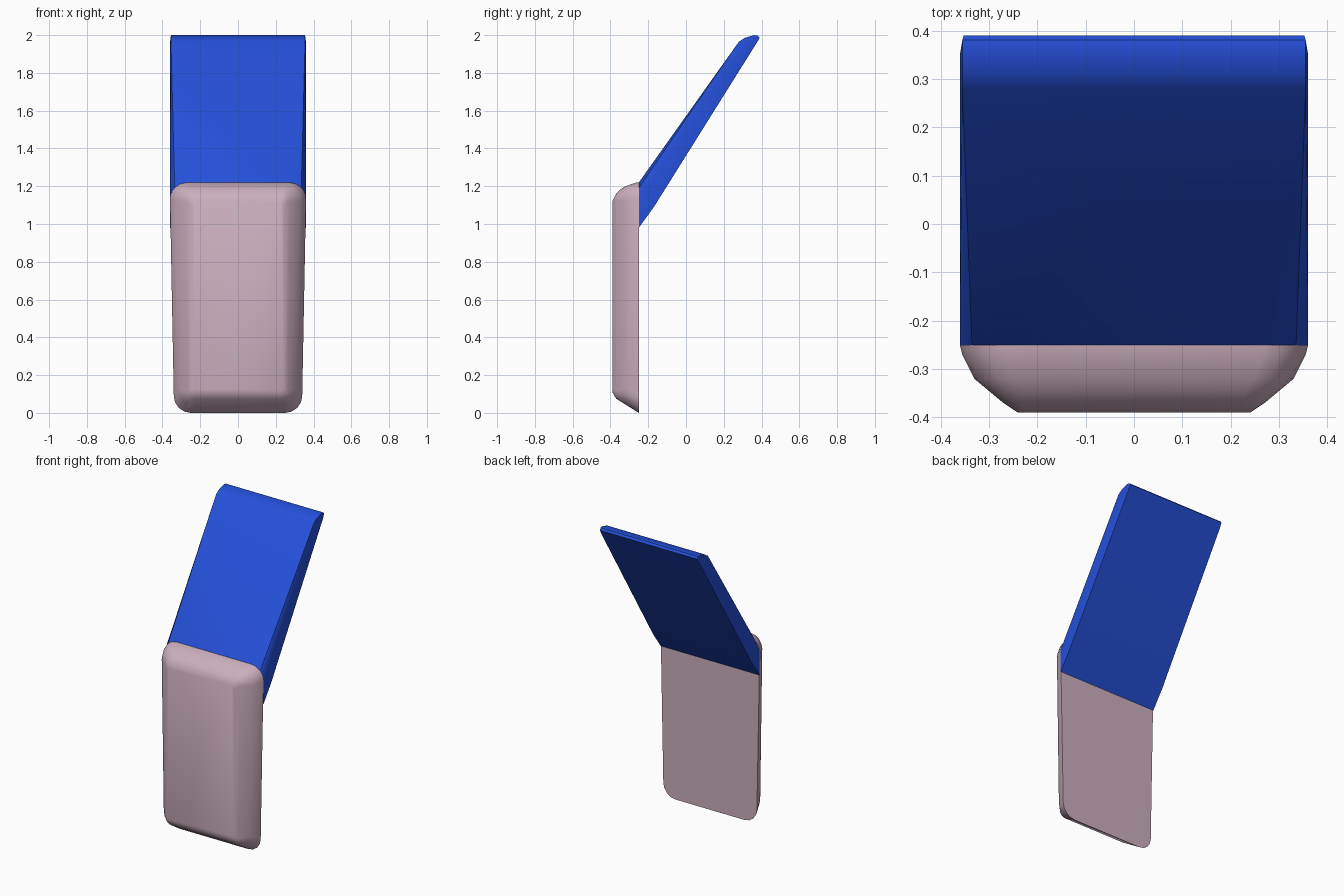
import bpy
import bmesh
import math

if "Cube" in bpy.data.objects:
    bpy.data.objects.remove(bpy.data.objects["Cube"], do_unlink=True)


def make_material(name, colour):
    mat = bpy.data.materials.new(name)
    mat.use_nodes = True
    mat.diffuse_color = colour
    mat.node_tree.nodes["Principled BSDF"].inputs["Base Color"].default_value = colour
    return mat


def make_hull(name, points, mat, angle):
    """Solid convex part wrapped around a set of section points."""
    bm = bmesh.new()
    for p in points:
        bm.verts.new(p)
    bmesh.ops.convex_hull(bm, input=bm.verts[:])
    loose = [v for v in bm.verts if not v.link_faces]
    bmesh.ops.delete(bm, geom=loose, context="VERTS")
    bmesh.ops.dissolve_limit(bm, angle_limit=math.radians(1),
                             verts=bm.verts[:], edges=bm.edges[:])
    bmesh.ops.recalc_face_normals(bm, faces=bm.faces[:])
    mesh = bpy.data.meshes.new(name)
    bm.to_mesh(mesh)
    bm.free()
    mesh.materials.append(mat)
    obj = bpy.data.objects.new(name, mesh)
    bpy.context.collection.objects.link(obj)
    bpy.ops.object.select_all(action="DESELECT")
    obj.select_set(True)
    bpy.context.view_layer.objects.active = obj
    bpy.ops.object.shade_smooth_by_angle(angle=math.radians(angle))
    return obj


def rounded_section(y, w_top, w_bot, z_lo, z_hi, r, steps=4):
    """Tapered rectangle with rounded corners, standing in the xz plane."""
    points = []
    for side in (-1, 1):
        for w, z, up in ((w_top, z_hi, 1), (w_bot, z_lo, -1)):
            for i in range(steps + 1):
                a = math.pi / 2 * i / steps
                points.append((side * (w - r + r * math.cos(a)), y,
                               z + up * (r * math.sin(a) - r)))
    return points


pink = make_material("dusty pink", (0.60, 0.43, 0.51, 1))
blue = make_material("royal blue", (0.018, 0.080, 0.70, 1))

# Upright panel: flat back, bevelled front
# y, half width at top, half width at bottom, z low, z high, corner radius
sections = [
    (-0.25, 0.36, 0.34, 0.00, 1.22, 0.09),
    (-0.27, 0.355, 0.335, 0.015, 1.218, 0.09),
    (-0.32, 0.33, 0.315, 0.045, 1.20, 0.08),
    (-0.345, 0.30, 0.29, 0.06, 1.185, 0.07),
    (-0.37, 0.27, 0.265, 0.075, 1.16, 0.04),
    (-0.39, 0.24, 0.24, 0.11, 1.12, 0.02),
]
make_hull("lower_panel", [p for s in sections for p in rounded_section(*s)], pink, 35)

# Leaning slab: its foot follows the panel's rounded top, its tip is rounded
# half width, y, z
slab = [
    (0.36, -0.25, 0.98), (0.36, -0.17, 1.09),
    (0.36, -0.25, 1.13), (0.335, -0.25, 1.19), (0.27, -0.25, 1.22),
    (0.355, 0.28, 1.965), (0.355, 0.31, 1.985), (0.355, 0.36, 2.0),
    (0.355, 0.38, 1.997), (0.352, 0.39, 1.985), (0.355, 0.375, 1.96),
    (0.36, 0.29, 1.93), (0.36, 0.35, 1.96),
]
make_hull("upper_slab", [(s * x, y, z) for s in (-1, 1) for x, y, z in slab], blue, 30)
